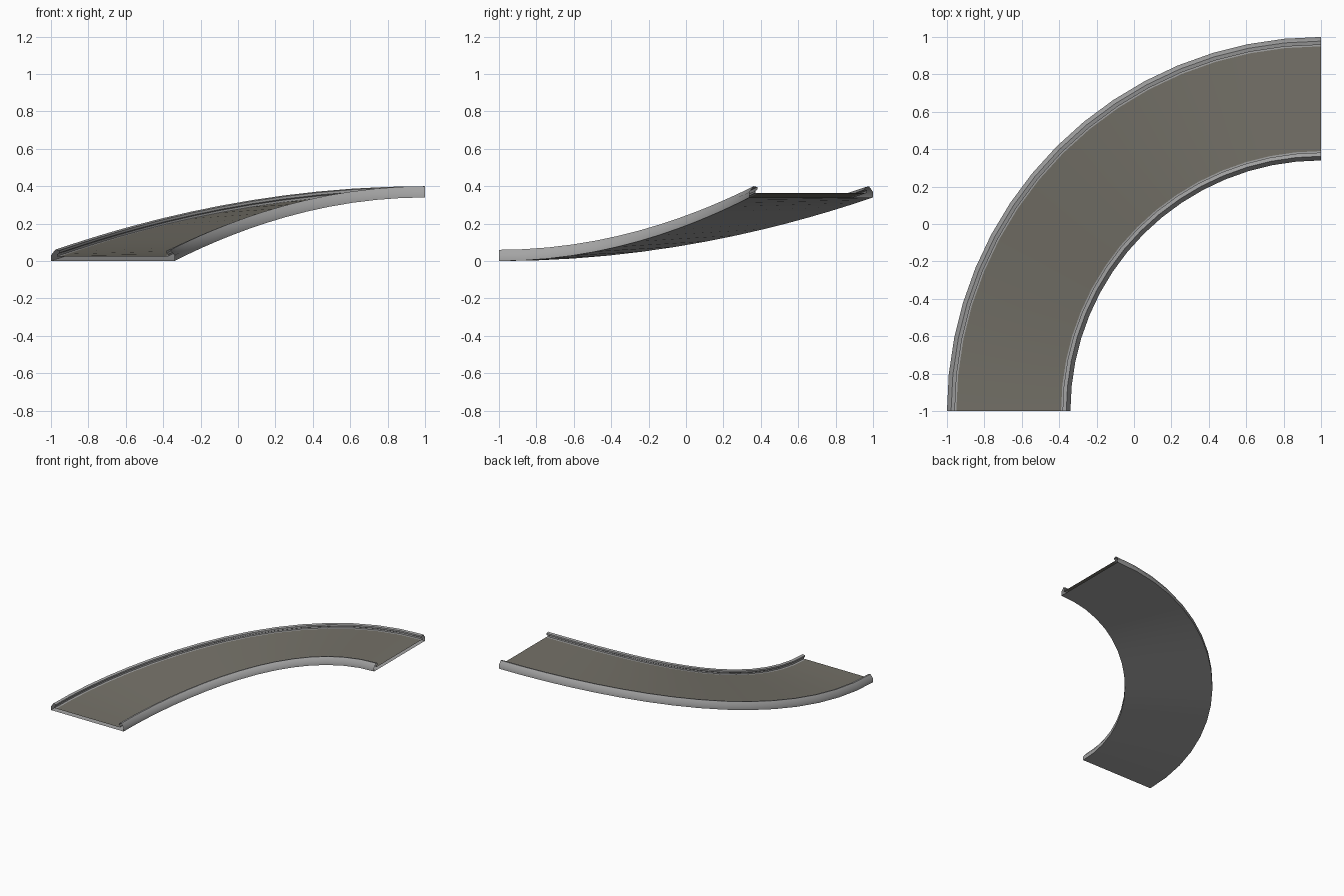
import bpy, bmesh, math

if "Cube" in bpy.data.objects:
    bpy.data.objects.remove(bpy.data.objects["Cube"])

SEG = 16          # steps round the quarter turn
RISE = 0.34       # climb from start to end
R_OUT, R_IN = 2.0, 1.34


def material(name, rgb):
    m = bpy.data.materials.new(name)
    m.diffuse_color = (*rgb, 1)
    m.use_nodes = True
    m.node_tree.nodes["Principled BSDF"].inputs["Base Color"].default_value = m.diffuse_color
    return m


frame_grey = material("frame grey", (0.37, 0.37, 0.37))
floor_grey = material("warm floor grey", (0.175, 0.165, 0.138))


def sweep(name, profile, mat):
    """Sweep an open (radius, height) profile round the climbing quarter turn."""
    bm = bmesh.new()
    rings = []
    for i in range(SEG + 1):
        a = math.pi / 2 * i / SEG
        z0 = RISE * math.sin(a) ** 2       # eased climb, level at both ends
        rings.append([bm.verts.new((1 - r * math.cos(a), -1 + r * math.sin(a), z0 + z))
                      for r, z in profile])
    for p, q in zip(rings, rings[1:]):
        for j in range(len(profile) - 1):
            bm.faces.new((p[j], p[j + 1], q[j + 1], q[j]))
    me = bpy.data.meshes.new(name)
    bm.to_mesh(me)
    bm.free()
    me.materials.append(mat)
    ob = bpy.data.objects.new(name, me)
    bpy.context.collection.objects.link(ob)
    bpy.context.view_layer.objects.active = ob
    ob.select_set(True)
    bpy.ops.object.shade_smooth_by_angle(angle=math.radians(40))
    ob.select_set(False)


# rail outline from the bottom edge over the cap to the foot on the floor
rail = [(0, 0), (0, 0.03), (0.022, 0.06), (0.042, 0.055), (0.042, 0.042), (0.032, 0.036),
        (0.032, 0.025), (0.05, 0.025)]
outer = [(R_OUT - d, z) for d, z in rail]
inner = [(R_IN + d, z) for d, z in rail]

# hollow frame, open at both ends: inner rail, underside and outer rail in one sweep
sweep("ramp_frame", inner[::-1] + outer, frame_grey)

# walking surface between the rail feet
sweep("ramp_floor", [outer[-1], inner[-1]], floor_grey)
